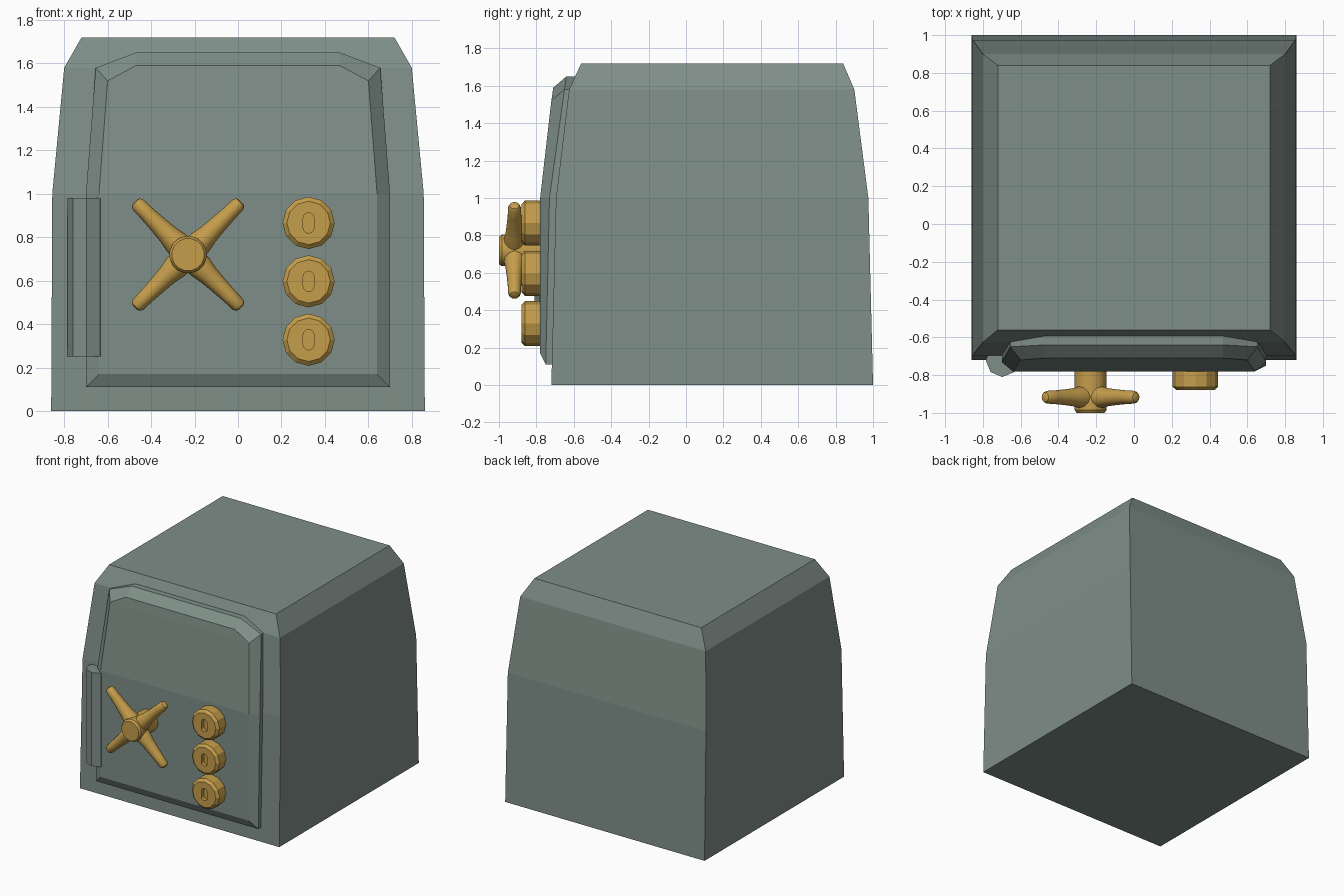
import bpy, bmesh
from math import pi, sin, cos
from mathutils import Matrix, Vector

if "Cube" in bpy.data.objects:
    bpy.data.objects.remove(bpy.data.objects["Cube"])


def material(name, color):
    m = bpy.data.materials.new(name)
    m.diffuse_color = (*color, 1)
    m.use_nodes = True
    m.node_tree.nodes["Principled BSDF"].inputs["Base Color"].default_value = m.diffuse_color
    return m


STEEL = material("steel", (0.21, 0.27, 0.245))
BRASS = material("brass", (0.56, 0.34, 0.07))


def finish(bm, name, mat, smooth=None):
    bmesh.ops.recalc_face_normals(bm, faces=bm.faces[:])
    me = bpy.data.meshes.new(name)
    bm.to_mesh(me)
    bm.free()
    ob = bpy.data.objects.new(name, me)
    bpy.context.collection.objects.link(ob)
    if mat:
        me.materials.append(mat)
    if smooth:
        bpy.ops.object.select_all(action='DESELECT')
        ob.select_set(True)
        bpy.context.view_layer.objects.active = ob
        bpy.ops.object.shade_smooth_by_angle(angle=smooth)
    return ob


def bridge(bm, rings):
    """Join successive closed rings with quads."""
    for a, b in zip(rings, rings[1:]):
        n = len(a)
        for i in range(n):
            j = (i + 1) % n
            bm.faces.new((a[i], a[j], b[j], b[i]))


def lathe(bm, profile, n, matrix, turn=0):
    """Revolve (radius, height) points around local z, capped at both ends."""
    rings = [[bm.verts.new(matrix @ Vector((r * cos(2 * pi * i / n + turn),
                                            r * sin(2 * pi * i / n + turn), h)))
              for i in range(n)] for r, h in profile]
    bridge(bm, rings)
    bm.faces.new(rings[0])
    bm.faces.new(rings[-1])


# Safe body: stacked rectangles (z, half width, front y, back y)
bm = bmesh.new()
rings = []
for z, w, f, b in [(0, .86, -.72, 1.0), (1.0, .855, -.695, .975),
                   (1.58, .80, -.625, .90), (1.72, .72, -.56, .84)]:
    rings.append([bm.verts.new(p) for p in
                  ((-w, f, z), (w, f, z), (w, b, z), (-w, b, z))])
bridge(bm, rings)
bm.faces.new(rings[0])
bm.faces.new(rings[-1])
finish(bm, "safe_body", STEEL)

# Door: bevelled slab that follows the leaning front
outer = [(.70, -.75, .11), (.70, -.73, 1.0), (.655, -.65, 1.58), (.47, -.64, 1.65)]
inner = [(.64, -.78, .17), (.64, -.78, 1.0), (.60, -.72, 1.52), (.47, -.71, 1.59)]
back = [(x, y + .08, z) for x, y, z in outer]
bm = bmesh.new()
rings = [[bm.verts.new(p) for p in half + [(-x, y, z) for x, y, z in half[::-1]]]
         for half in (back, outer, inner)]
bridge(bm, rings)
for r in (rings[0], rings[-1]):
    for i in range(3):
        bm.faces.new((r[i], r[i + 1], r[6 - i], r[7 - i]))
finish(bm, "door", STEEL)

# Hinge barrel
bm = bmesh.new()
lathe(bm, [(.088, .25), (.088, .98)], 8, Matrix.Translation((-.697, -.722, 0)))
finish(bm, "hinge", STEEL)

# Local z points towards the front (-y)
FRONT = Matrix.Rotation(pi / 2, 4, 'X')

# Lock dials with a recessed key slot
for k, z in enumerate((.866, .597, .328)):
    at = Matrix.Translation((.325, 0, z))
    bm = bmesh.new()
    lathe(bm, [(.105, .75), (.12, .785), (.12, .862), (.10, .88)], 12, at @ FRONT)
    dial = finish(bm, f"lock_dial_{k + 1}", BRASS)

    bm = bmesh.new()
    slot = []
    for y in (-.85, -.92):
        ring = []
        for i in range(14):
            a = pi * i / 6 if i < 7 else pi * (i - 1) / 6
            lift = .022 if i < 7 else -.022
            ring.append(bm.verts.new((.325 + .025 * cos(a), y, z + lift + .025 * sin(a))))
        slot.append(ring)
    bridge(bm, slot)
    bm.faces.new(slot[0])
    bm.faces.new(slot[1])
    cutter = finish(bm, f"key_slot_cutter_{k + 1}", BRASS)
    cutter.hide_render = True
    cutter.hide_set(True)
    cut = dial.modifiers.new("key_slot", 'BOOLEAN')
    cut.operation = 'DIFFERENCE'
    cut.solver = 'EXACT'
    cut.object = cutter

# Handle hub
hub_at = Matrix.Translation((-.23, 0, .72))
bm = bmesh.new()
lathe(bm, [(.086, .76), (.086, .985), (.075, 1.0)], 16, hub_at @ FRONT, pi / 16)
finish(bm, "handle_hub", BRASS, .6)

# Four tapered spokes
bm = bmesh.new()
spoke = [(.06, 0), (.058, .08), (.048, .13), (.042, .19), (.036, .27),
         (.034, .325), (.026, .34), (.014, .345)]
for k in range(4):
    turn = Matrix.Rotation(pi / 4 + k * pi / 2, 4, 'Y')
    lathe(bm, spoke, 12, Matrix.Translation((-.23, -.917, .72)) @ turn)
finish(bm, "handle_spokes", BRASS, .6)
